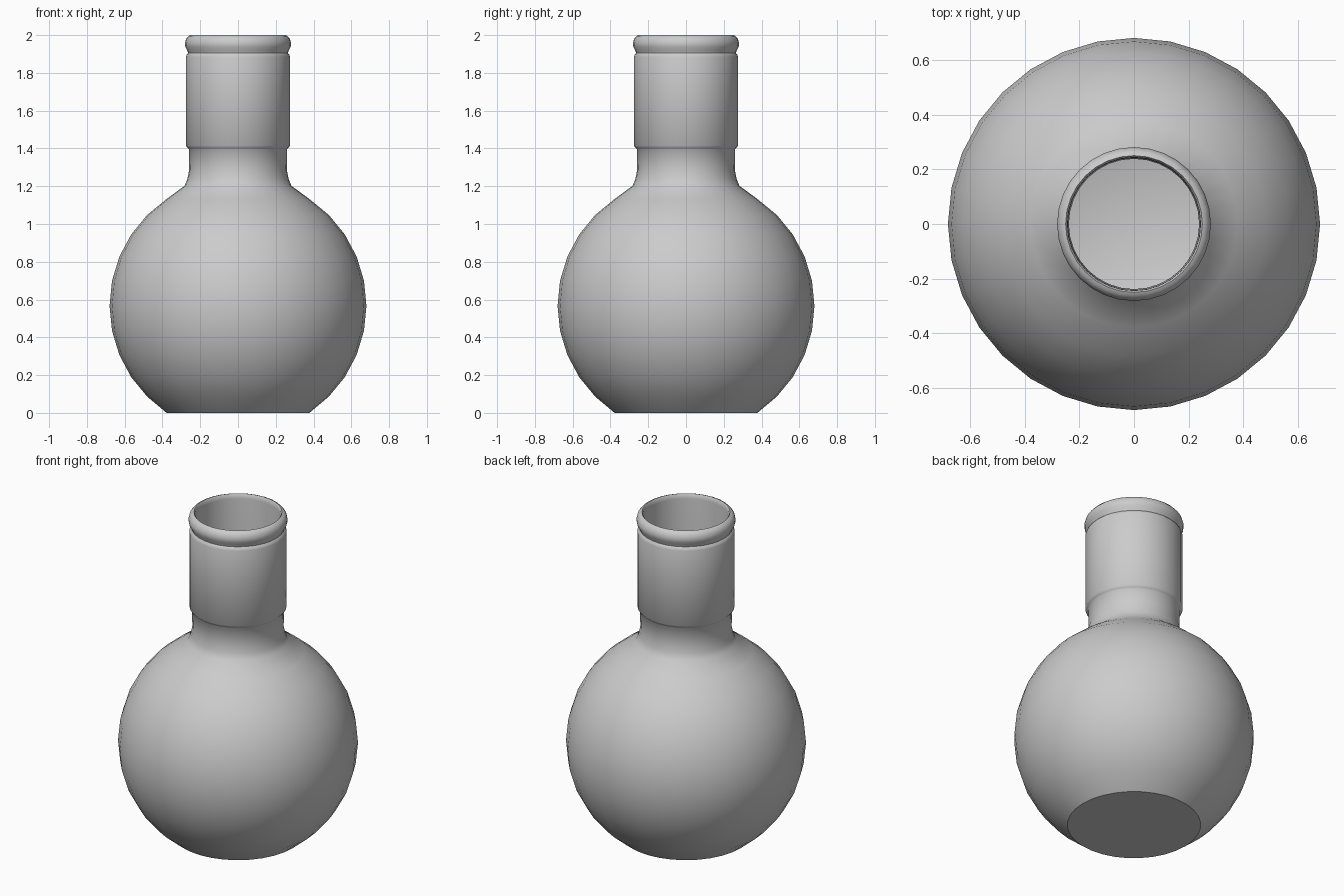
import bpy, bmesh, math

if "Cube" in bpy.data.objects:
    bpy.data.objects.remove(bpy.data.objects["Cube"])

SIDES = 32
STEP = math.radians(11.25)
CENTRE, RADIUS, WALL = 0.567, 0.68, 0.018


def globe_arc(radius, first, last):
    # points (r, z) on the round body, one per 11.25 degrees of latitude
    return [(radius * math.cos(i * STEP), CENTRE + radius * math.sin(i * STEP))
            for i in range(first, last + 1)]


def lathe(name, profile):
    # spins a profile around z; points with r = 0 become poles
    bm = bmesh.new()
    rings = []
    for r, z in profile:
        if r == 0:
            rings.append([bm.verts.new((0, 0, z))] * SIDES)
        else:
            rings.append([bm.verts.new((r * math.cos(2 * math.pi * k / SIDES),
                                        r * math.sin(2 * math.pi * k / SIDES), z))
                          for k in range(SIDES)])
    for a, b in zip(rings, rings[1:]):
        for k in range(SIDES):
            j = (k + 1) % SIDES
            bm.faces.new(dict.fromkeys((a[k], a[j], b[j], b[k])))
    bmesh.ops.recalc_face_normals(bm, faces=bm.faces)
    mesh = bpy.data.meshes.new(name)
    bm.to_mesh(mesh)
    bm.free()
    obj = bpy.data.objects.new(name, mesh)
    bpy.context.collection.objects.link(obj)
    bpy.context.view_layer.objects.active = obj
    obj.select_set(True)
    bpy.ops.object.shade_smooth_by_angle(angle=math.radians(40))
    return obj


# outer wall: flat base and round body
body = [(0, 0), (0.378, 0)] + globe_arc(RADIUS, -4, 5)
# neck with its wider sleeve
neck = [(0.283, 1.202), (0.268, 1.24), (0.259, 1.285), (0.26, 1.395),
        (0.266, 1.402), (0.276, 1.415), (0.276, 1.885), (0.272, 1.896)]
# rounded bead at the mouth
rim = [(0.264, 1.905), (0.268, 1.918), (0.279, 1.938), (0.281, 1.958),
       (0.275, 1.98), (0.262, 1.995), (0.25, 2.0), (0.244, 1.992)]
# inner wall, from the mouth down to the floor
inside = ([(0.242, 1.97), (0.24, 1.41), (0.238, 1.27), (0.262, 1.188)]
          + globe_arc(RADIUS - WALL, -4, 5)[::-1]
          + [(0.37, 0.02), (0, 0.02)])

lathe("flask", body + neck + rim + inside)
